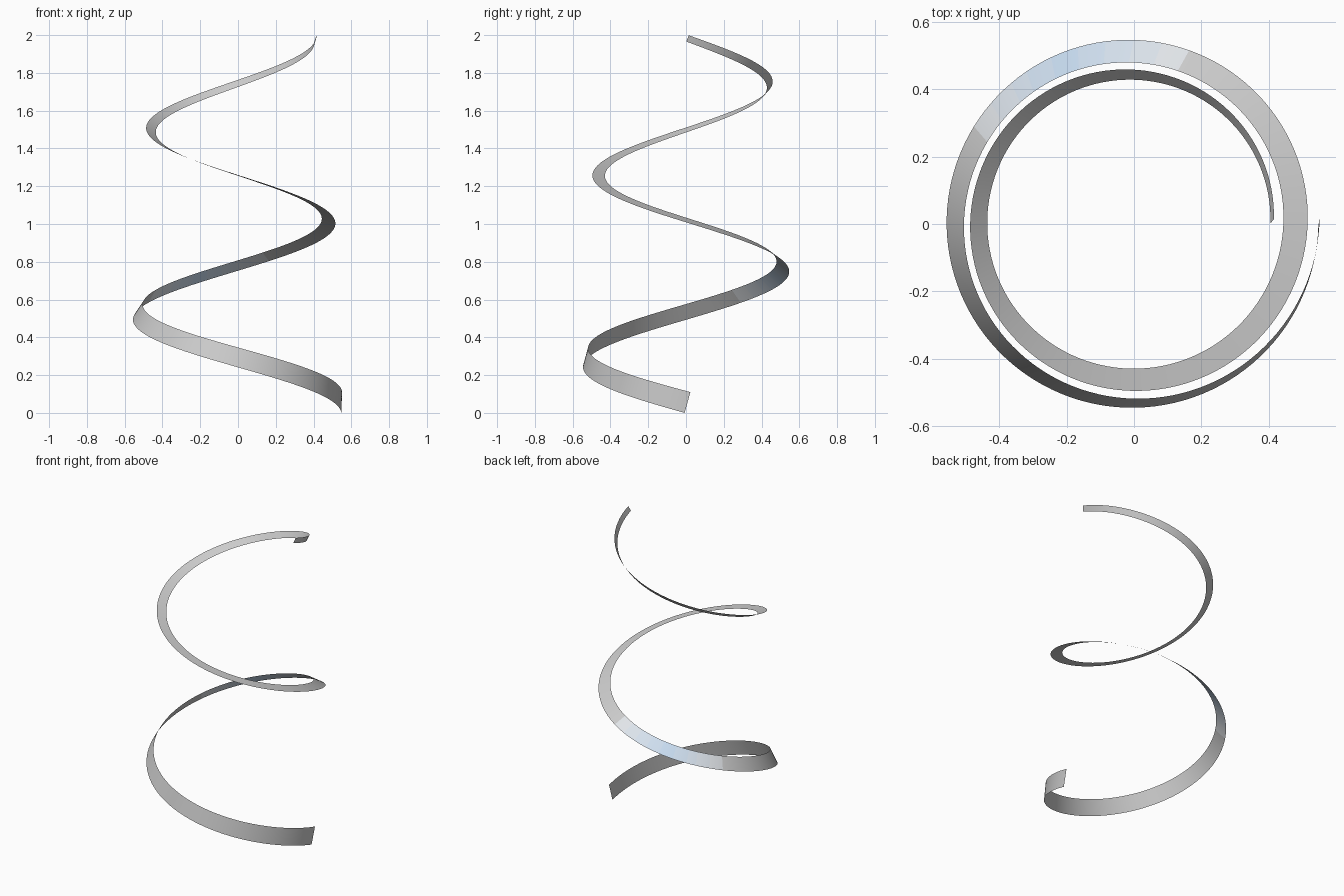
import bpy, bmesh, math
from mathutils import Vector

if "Cube" in bpy.data.objects:
    bpy.data.objects.remove(bpy.data.objects["Cube"])

SEG = 240          # steps along the ribbon
CX, CY = -0.008, 0.008


def lerp(a, b, t):
    return a + (b - a) * t


def section(t):
    """Two edge points of the twisting, tapering ribbon at t in 0..1."""
    ang = -4 * math.pi * t                       # two clockwise turns
    r = lerp(0.557, 0.418, t)
    z = lerp(0.055, 1.9825, t)
    radial = Vector((math.cos(ang), math.sin(ang), 0))
    forward = Vector((math.sin(ang), -math.cos(ang), 0))
    slope = math.atan2(1.9275, 4 * math.pi * r)
    up = Vector((0, 0, math.cos(slope))) - forward * math.sin(slope)
    twist = math.radians(-2 + 130 * t + 36 * t * t)
    half = lerp(0.114, 0.037, t) / 2
    side = (up * math.cos(twist) - radial * math.sin(twist)) * half
    c = Vector((CX, CY, z)) + radial * r
    return c - side, c + side


# ribbon sheet
bm = bmesh.new()
rows = [[bm.verts.new(p) for p in section(i / SEG)] for i in range(SEG + 1)]

# pale blue tint fading in and out on part of the second half turn
SHADES = 6
for i, (a, b) in enumerate(zip(rows, rows[1:])):
    f = bm.faces.new((a[0], b[0], b[1], a[1]))
    f.smooth = True
    tint = max(0.0, 1 - abs((i + 0.5) / SEG - 0.345) / 0.06)
    f.material_index = round(tint * (SHADES - 1))
bmesh.ops.recalc_face_normals(bm, faces=bm.faces)

mesh = bpy.data.meshes.new("spiral_ribbon")
bm.to_mesh(mesh)
bm.free()
ribbon = bpy.data.objects.new("spiral_ribbon", mesh)
bpy.context.collection.objects.link(ribbon)

# grey-to-blue shades
for k in range(SHADES):
    s = k / (SHADES - 1)
    mat = bpy.data.materials.new(f"ribbon_shade_{k}")
    mat.diffuse_color = (lerp(0.8, 0.58, s), lerp(0.8, 0.72, s), lerp(0.8, 0.88, s), 1)
    mat.use_nodes = True
    mat.node_tree.nodes["Principled BSDF"].inputs["Base Color"].default_value = mat.diffuse_color
    mesh.materials.append(mat)
